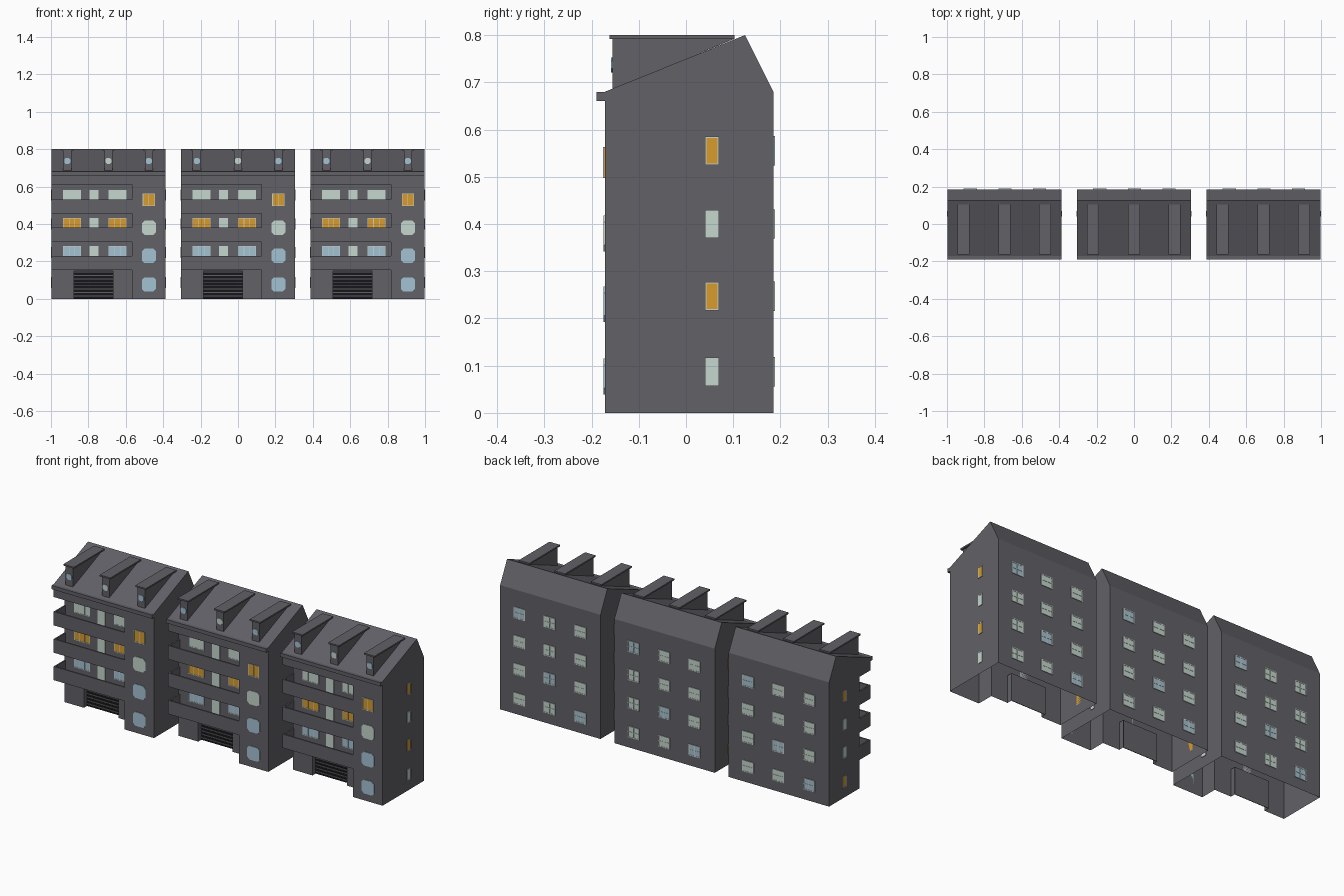
import bpy, bmesh, math
from mathutils import Vector

if "Cube" in bpy.data.objects:
    bpy.data.objects.remove(bpy.data.objects["Cube"])

COLOURS = {
    "grey_wall": (0.122, 0.119, 0.136),
    "pale_glass": (0.56, 0.68, 0.62),
    "blue_glass": (0.37, 0.54, 0.65),
    "lit_glass": (0.68, 0.33, 0.026),
    "pale_frame": (0.58, 0.66, 0.61),
    "black_door": (0.008, 0.008, 0.009),
}
MATS = []
for name, c in COLOURS.items():
    m = bpy.data.materials.new(name)
    m.diffuse_color = (*c, 1)
    m.use_nodes = True
    m.node_tree.nodes["Principled BSDF"].inputs["Base Color"].default_value = m.diffuse_color
    MATS.append(m)
WALL, PALE, BLUE, LIT, FRAME, BLACK = range(6)

HW = 0.304                     # half width of one house
FRONT, BACK, RECESS = -0.172, 0.185, -0.08
SPLIT = 0.125                  # balconies left of this, stair wing right
CENTRES = (-0.6925, 0.0, 0.6925)
ROWS = (0.087, 0.247, 0.40, 0.555)


def prism(bm, pts, offset, mat=WALL):
    """Closed prism from a flat outline moved by offset."""
    off = Vector(offset)
    a = [bm.verts.new(p) for p in pts]
    b = [bm.verts.new(Vector(p) + off) for p in pts]
    n = len(a)
    faces = [bm.faces.new(a), bm.faces.new(b[::-1])]
    for i in range(n):
        j = (i + 1) % n
        faces.append(bm.faces.new((a[j], a[i], b[i], b[j])))
    for f in faces:
        f.material_index = mat
    bmesh.ops.recalc_face_normals(bm, faces=faces)


def box(bm, x0, x1, y0, y1, z0, z1, mat=WALL):
    pts = [(x0, y0, z0), (x1, y0, z0), (x1, y1, z0), (x0, y1, z0)]
    prism(bm, pts, (0, 0, z1 - z0), mat)


def finish(bm, name):
    me = bpy.data.meshes.new(name)
    bm.to_mesh(me)
    bm.free()
    for m in MATS:
        me.materials.append(m)
    ob = bpy.data.objects.new(name, me)
    bpy.context.collection.objects.link(ob)
    return ob


def window(bm, place, w, h, glass, cols=2, rows=2, f=0.004):
    """Glass plate with raised frame bars; place maps (u, v, out) to xyz."""
    def plate(u0, u1, v0, v1, out, mat):
        p, q = place(u0, v0, 0), place(u1, v1, out)
        lo, hi = [min(t) for t in zip(p, q)], [max(t) for t in zip(p, q)]
        box(bm, lo[0], hi[0], lo[1], hi[1], lo[2], hi[2], mat)
    plate(-w / 2, w / 2, -h / 2, h / 2, 0.002, glass)
    for i in range(cols + 1):
        u = -w / 2 + f / 2 + (w - f) * i / cols
        plate(u - f / 2, u + f / 2, -h / 2, h / 2, 0.0035, FRAME)
    for i in range(rows + 1):
        v = -h / 2 + f / 2 + (h - f) * i / rows
        plate(-w / 2, w / 2, v - f / 2, v + f / 2, 0.0035, FRAME)


def octagon(bm, x, z, y, r, cut, mat):
    """Square plate with clipped corners on a front wall."""
    k = r - cut
    pts = [(-r, -k), (-k, -r), (k, -r), (r, -k), (r, k), (k, r), (-k, r), (-r, k)]
    prism(bm, [(x + u, y, z + v) for u, v in pts], (0, -0.003, 0), mat)


# Walls and roof: one side profile, with balcony bay and garage cut out
bm = bmesh.new()
side = [(FRONT, 0), (FRONT, 0.68), (0.125, 0.80), (BACK, 0.68), (BACK, 0)]
prism(bm, [(-HW, y, z) for y, z in side], (2 * HW, 0, 0))
walls = finish(bm, "house_walls")
for dims in ((-0.4, SPLIT, -0.3, RECESS, -0.1, 0.61),
             (-0.185, 0.024, -0.2, -0.05, -0.1, 0.15)):
    bm = bmesh.new()
    box(bm, *dims)
    cutter = finish(bm, "cutter")
    cutter.hide_render = True
    mod = walls.modifiers.new("cut", "BOOLEAN")
    mod.operation, mod.solver, mod.object = "DIFFERENCE", "EXACT", cutter
    bpy.context.view_layer.objects.active = walls
    bpy.ops.object.modifier_apply(modifier=mod.name)
    bpy.data.objects.remove(cutter)
# The shell is open underneath
bm = bmesh.new()
bm.from_mesh(walls.data)
bmesh.ops.delete(bm, geom=[f for f in bm.faces if all(abs(v.co.z) < 1e-4 for v in f.verts)],
                 context="FACES")
bm.to_mesh(walls.data)
bm.free()
parts = [walls]

# Eave along the front
bm = bmesh.new()
box(bm, -HW, HW, -0.19, FRONT, 0.66, 0.68)
parts.append(finish(bm, "eave"))

# Balconies: floor, front parapet, end parapet
bm = bmesh.new()
for z in (0.155, 0.305, 0.455):
    box(bm, -HW, SPLIT, FRONT, RECESS, z, z + 0.012)
    box(bm, -HW, SPLIT, FRONT, FRONT + 0.008, z + 0.012, z + 0.075)
    box(bm, -HW, -HW + 0.008, FRONT + 0.008, RECESS, z + 0.012, z + 0.075)
parts.append(finish(bm, "balconies"))

# Garage shutter: black sheet with grey slats
bm = bmesh.new()
box(bm, -0.185, 0.024, -0.053, -0.0505, 0, 0.15, BLACK)
for i in range(8):
    z = 0.012 + i * 0.0185
    box(bm, -0.185, 0.024, -0.056, -0.053, z, z + 0.005)
parts.append(finish(bm, "garage_shutter"))

# Balcony windows and doors
bm = bmesh.new()
for z, outer in ((0.155, BLUE), (0.305, LIT), (0.455, PALE)):
    for x, w, h, glass, cols in ((-0.195, 0.096, 0.075, outer, 3), (0.0475, 0.096, 0.075, outer, 3),
                                 (-0.0775, 0.046, 0.114, PALE, 1)):
        cz = z + 0.128 - h / 2
        window(bm, lambda u, v, o: (x + u, RECESS - o, cz + v), w, h, glass, cols, 1, 0.003)
parts.append(finish(bm, "balcony_windows"))

# Stair wing windows, clipped corners except the lit top one
bm = bmesh.new()
for z, glass in ((0.077, BLUE), (0.23, BLUE), (0.38, PALE)):
    octagon(bm, 0.216, z, FRONT, 0.038, 0.014, glass)
window(bm, lambda u, v, o: (0.216 + u, FRONT - o, 0.53 + v), 0.066, 0.066, LIT, 2, 1, 0.003)
parts.append(finish(bm, "stair_windows"))

# Back windows, one blue pane per chosen row
bm = bmesh.new()
for r, z in enumerate(ROWS):
    for c, x in enumerate((-0.183, 0.003, 0.187)):
        glass = BLUE if (r, c) in ((0, 0), (1, 1), (3, 2)) else PALE
        window(bm, lambda u, v, o: (x + u, BACK + o, z + v), 0.07, 0.062, glass)
parts.append(finish(bm, "back_windows"))

# Narrow gable windows on both ends
bm = bmesh.new()
for s, glasses in ((1, (PALE, LIT, PALE, LIT)), (-1, (LIT, PALE, PALE, LIT))):
    for z, glass in zip(ROWS, glasses):
        window(bm, lambda u, v, o: (s * (HW + o), 0.055 + u, z + v), 0.03, 0.06, glass, 1, 1, 0.003)
parts.append(finish(bm, "gable_windows"))

# Dormers: wedge body, flat cap, small window
bm = bmesh.new()
for x, glass in ((-0.22, BLUE), (0, PALE), (0.216, BLUE)):
    wedge = [(-0.156, 0.684), (-0.156, 0.792), (0.102, 0.792)]
    prism(bm, [(x - 0.022, y, z) for y, z in wedge], (0.044, 0, 0))
    box(bm, x - 0.032, x + 0.032, -0.162, 0.103, 0.792, 0.80)
    octagon(bm, x, 0.737, -0.156, 0.016, 0.008, glass)
parts.append(finish(bm, "dormers"))

# Repeat the house three times along the row
for ob in parts:
    base = ob.name
    ob.location.x = CENTRES[0]
    ob.name = base + "_left"
    for cx, tag in ((CENTRES[1], "_middle"), (CENTRES[2], "_right")):
        dup = bpy.data.objects.new(base + tag, ob.data)
        dup.location.x = cx
        bpy.context.collection.objects.link(dup)
